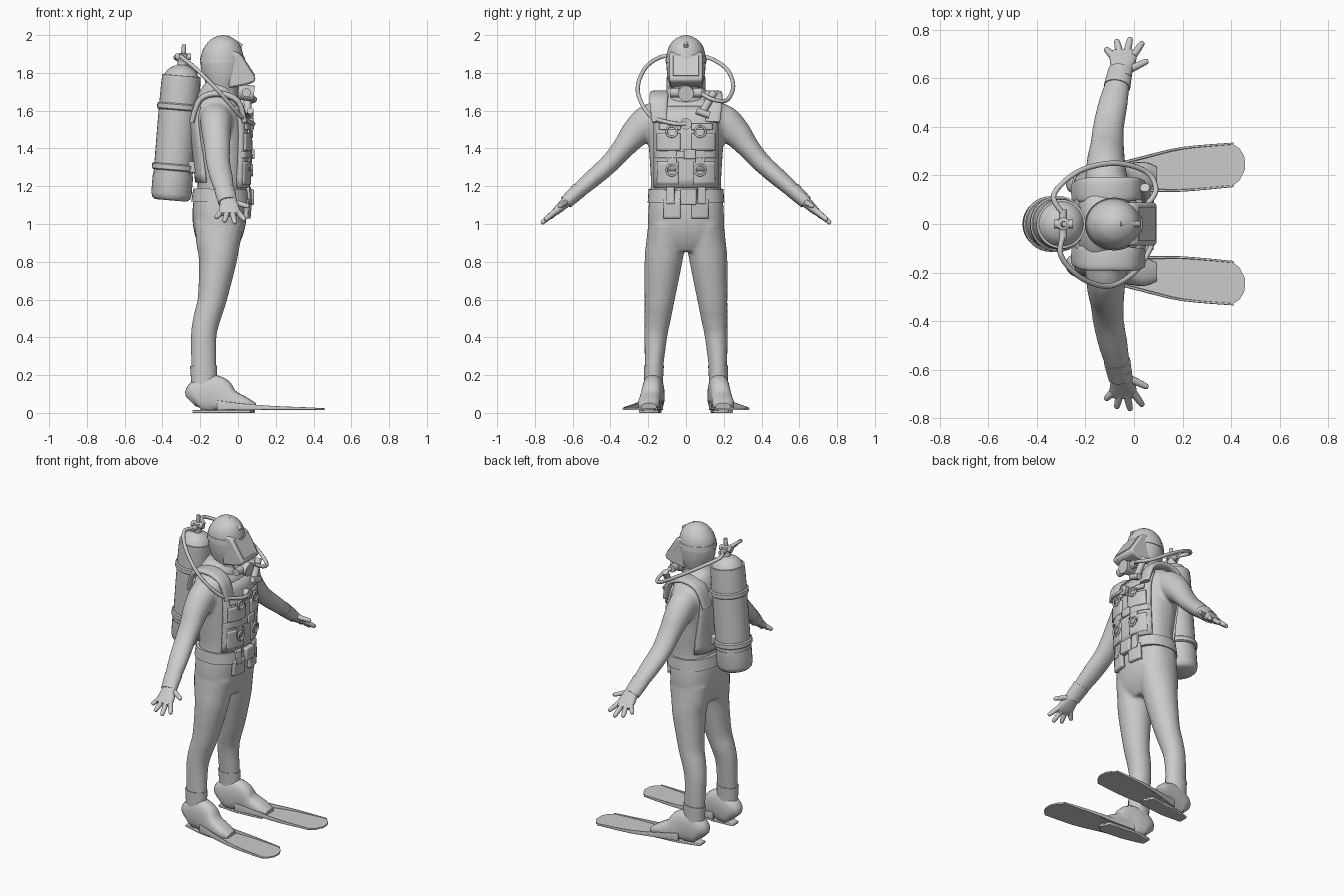
import bpy, bmesh, math
from mathutils import Vector

cube = bpy.data.objects.get("Cube")
if cube:
    bpy.data.objects.remove(cube, do_unlink=True)

GREY = (0.6, 0.6, 0.6, 1)
mat = bpy.data.materials.new("plain_grey")
mat.use_nodes = True
mat.diffuse_color = GREY
mat.node_tree.nodes["Principled BSDF"].inputs["Base Color"].default_value = GREY
X, Y, Z = Vector((1, 0, 0)), Vector((0, 1, 0)), Vector((0, 0, 1))


def finish(name, bm, mirror=False, bevel=0, angle=40):
    """Turn a bmesh into a smooth-shaded object, mirrored across y if asked."""
    bmesh.ops.recalc_face_normals(bm, faces=bm.faces)
    mesh = bpy.data.meshes.new(name)
    bm.to_mesh(mesh)
    bm.free()
    mesh.materials.append(mat)
    ob = bpy.data.objects.new(name, mesh)
    bpy.context.collection.objects.link(ob)
    bpy.ops.object.select_all(action='DESELECT')
    ob.select_set(True)
    bpy.context.view_layer.objects.active = ob
    bpy.ops.object.shade_smooth_by_angle(angle=math.radians(angle))
    if bevel:
        mod = ob.modifiers.new("bevel", 'BEVEL')
        mod.width, mod.segments = bevel, 2
    if mirror:
        mod = ob.modifiers.new("mirror", 'MIRROR')
        mod.use_axis = (False, True, False)
        mod.use_mirror_merge = False
    return ob


def catmull(rows, steps):
    """Smoothly interpolate rows of numbers."""
    rows = [Vector(r) for r in rows]
    out = []
    for i in range(len(rows) - 1):
        a, b, c, d = (rows[max(i - 1, 0)], rows[i], rows[i + 1], rows[min(i + 2, len(rows) - 1)])
        for k in range(steps):
            t = k / steps
            out.append(b + (c - a) * (t / 2) + (a * 2 - b * 5 + c * 4 - d) * (t * t / 2)
                       + (b * 3 - a - c * 3 + d) * (t ** 3 / 2))
    return out + [rows[-1]]


def add_loft(bm, rows, across, power=2, steps=4, n=24):
    """Skin superellipse sections (x, y, z, half width along across, half depth)."""
    rows = catmull(rows, steps)
    pts = [Vector(r[:3]) for r in rows]
    rings = []
    for i, r in enumerate(rows):
        tan = (pts[min(i + 1, len(pts) - 1)] - pts[max(i - 1, 0)]).normalized()
        u = (across - tan * across.dot(tan)).normalized()
        v = tan.cross(u)
        ring = []
        for k in range(n):
            c, s = math.cos(math.tau * k / n), math.sin(math.tau * k / n)
            c, s = (math.copysign(abs(q) ** (2 / power), q) for q in (c, s))
            ring.append(bm.verts.new(pts[i] + u * c * r[3] + v * s * r[4]))
        rings.append(ring)
    for a, b in zip(rings, rings[1:]):
        for k in range(n):
            bm.faces.new((a[k], a[k - 1], b[k - 1], b[k]))
    bm.faces.new(rings[0])
    bm.faces.new(rings[-1])


def loft(name, rows, across, mirror=False, **kw):
    bm = bmesh.new()
    add_loft(bm, rows, across, **kw)
    return finish(name, bm, mirror)


def rod(name, p, q, r, mirror=False):
    d = Vector(q) - Vector(p)
    across = Z if abs(d.z) < d.length * 0.7 else X
    return loft(name, [(*p, r, r), (*q, r, r)], across, mirror, steps=1)


def prism(name, pts, axis, lo, hi, mirror=False, bevel=0.0):
    """Extrude a flat outline along y (points are x, z) or z (points are x, y)."""
    bm = bmesh.new()
    place = (lambda a, b, h: (a, h, b)) if axis == Y else (lambda a, b, h: (a, b, h))
    low, top = ([bm.verts.new(place(a, b, h)) for a, b in pts] for h in (lo, hi))
    bm.faces.new(low)
    bm.faces.new(top)
    for i in range(len(pts)):
        bm.faces.new((low[i - 1], low[i], top[i], top[i - 1]))
    return finish(name, bm, mirror, bevel, 30)


def hose(name, pts, r):
    cu = bpy.data.curves.new(name, 'CURVE')
    cu.dimensions, cu.bevel_depth, cu.bevel_resolution, cu.use_fill_caps = '3D', r, 3, True
    sp = cu.splines.new('POLY')
    path = catmull(pts, 8)
    sp.points.add(len(path) - 1)
    for p, co in zip(sp.points, path):
        p.co = (*co, 1)
    cu.materials.append(mat)
    bpy.context.collection.objects.link(bpy.data.objects.new(name, cu))


# Suit: torso, legs and arms fused into one skin
torso = [(-.11, 0, .86, .09, .1), (-.105, 0, .92, .12, .185), (-.1, 0, 1.0, .14, .2),
         (-.095, 0, 1.1, .143, .198), (-.085, 0, 1.2, .128, .186), (-.09, 0, 1.35, .138, .193),
         (-.1, 0, 1.5, .145, .205), (-.11, 0, 1.6, .132, .21), (-.115, 0, 1.66, .105, .17),
         (-.105, 0, 1.71, .085, .1), (-.1, 0, 1.75, .07, .075)]
leg = [(-.18, .175, .08, .062, .046), (-.18, .172, .2, .066, .047), (-.182, .16, .4, .068, .06),
       (-.165, .15, .5, .072, .07), (-.137, .14, .6, .077, .08), (-.108, .12, .8, .1, .1),
       (-.105, .108, .9, .117, .103), (-.1, .1, 1.0, .13, .1)]
arm = [(-.115, .12, 1.575, .085, .08), (-.115, .2, 1.54, .085, .09), (-.115, .27, 1.478, .077, .077),
       (-.11, .33, 1.405, .069, .06), (-.105, .4, 1.325, .064, .052),
       (-.085, .5, 1.235, .06, .047), (-.06, .61, 1.14, .046, .036)]
bm = bmesh.new()
add_loft(bm, torso, X, power=2.4, n=32)
for side in (1, -1):
    for limb in (leg, arm):
        add_loft(bm, [(x, y * side, z, w, h) for x, y, z, w, h in limb], X)
suit = finish("suit", bm)
mod = suit.modifiers.new("fuse", 'REMESH')
mod.mode, mod.voxel_size, mod.use_smooth_shade = 'VOXEL', 0.01, True
mod = suit.modifiers.new("relax", 'SMOOTH')
mod.factor, mod.iterations = 0.5, 6


def torso_x(y, z, face):
    """Surface of the torso at a height, on its front (1) or back (-1)."""
    for a, b in zip(torso, torso[1:]):
        if a[2] <= z <= b[2]:
            t = (z - a[2]) / (b[2] - a[2])
            c, rx, ry = (a[i] + (b[i] - a[i]) * t for i in (0, 3, 4))
            return c + face * rx * (1 - min(abs(y / ry), .96) ** 2.4) ** (1 / 2.4)


def patch(name, y0, y1, z0, z1, off, thick, mirror=False, face=1):
    """Cloth panel that follows the torso."""
    bm = bmesh.new()
    bmesh.ops.create_grid(bm, x_segments=12, y_segments=8, size=1)
    for v in bm.verts:
        y = y0 + (y1 - y0) * (v.co.x + 1) / 2
        z = z0 + (z1 - z0) * (v.co.y + 1) / 2
        v.co = (torso_x(y, z, face) + off * face, y, z)
    ob = finish(name, bm, mirror)
    mod = ob.modifiers.new("thickness", 'SOLIDIFY')
    mod.thickness, mod.offset = thick, 0


# Vest panels, straps and pouches
patch("vest_front", -.165, .165, 1.19, 1.62, .008, .022)
patch("vest_back", -.16, .16, 1.22, 1.62, .004, .016, face=-1)
patch("chest_strap", -.165, .165, 1.35, 1.385, .022, .012)
patch("upper_strap", .03, .14, 1.5, 1.53, .024, .012, True)
patch("front_strap", .05, .1, 1.28, 1.52, .022, .012, True)
patch("vest_pocket", .03, .15, 1.39, 1.48, .02, .02, True)
patch("lower_pocket", .04, .15, 1.21, 1.33, .018, .016, True)
patch("belt_pouch", .03, .115, 1.03, 1.13, .014, .022, True)
patch("strap_buckle", -.01, .05, 1.345, 1.395, .032, .014)
loft("shoulder_pads", [(.035, .14, 1.54, .04, .014), (.0, .145, 1.65, .048, .016),
     (-.1, .14, 1.69, .052, .018), (-.2, .14, 1.66, .05, .016), (-.245, .13, 1.54, .042, .014)],
     Y, True, power=3)
loft("neck_collar", [(-.1, 0, 1.665, .105, .115), (-.095, 0, 1.69, .1, .105),
     (-.09, 0, 1.715, .085, .088)], X)

# Harness rings
for z, label in ((1.285, "lower"), (1.49, "upper")):
    loop = [(torso_x(.075, z, 1) + .034, .075 + .028 * math.cos(a), z + .028 * math.sin(a))
            for a in [math.tau * k / 12 for k in range(13)]]
    hose(label + "_ring_left", loop, .006)
    hose(label + "_ring_right", [(x, -y, z) for x, y, z in loop], .006)

# Waist belt and buckle
loft("belt", [(-.09, 0, 1.115, .158, .203), (-.088, 0, 1.185, .148, .198)], X, power=2.4, steps=1, n=40)
prism("belt_buckle", [(.05, 1.1), (.085, 1.1), (.085, 1.185), (.05, 1.185)], Y, -.03, .055, bevel=.008)
patch("belt_clip", .06, .1, 1.105, 1.195, .02, .02, True)

# Gloves
loft("glove_cuffs", [(-.07, .565, 1.18, .055, .043), (-.055, .635, 1.115, .05, .036)], X, True, steps=1)
loft("palms", [(-.055, .6, 1.15, .043, .034), (-.05, .64, 1.112, .046, .028),
     (-.045, .685, 1.07, .056, .021), (-.045, .712, 1.05, .048, .014)], X, True, power=2.5)
fingers = {"thumb": ((-.02, .635, 1.115), (.058, .672, 1.092)),
           "index_finger": ((-.005, .69, 1.068), (.037, .748, 1.02)),
           "middle_finger": ((-.03, .7, 1.06), (-.015, .766, 1.003)),
           "ring_finger": ((-.058, .7, 1.06), (-.072, .757, 1.012)),
           "little_finger": ((-.08, .685, 1.07), (-.118, .722, 1.032))}
for name, (p, q) in fingers.items():
    p, q = Vector(p), Vector(q)
    across = X if name != "thumb" else Y
    loft(name + "s", [(*p, .016, .016), (*p.lerp(q, .6), .014, .014), (*p.lerp(q, .93), .011, .011),
         (*q, .004, .004)], across, True, n=12)

# Boots and fins
loft("boots", [(-.25, .168, .06, .025, .035), (-.225, .168, .08, .052, .08), (-.16, .172, .1, .057, .1),
     (-.1, .18, .095, .055, .094), (-.04, .19, .064, .056, .062), (.04, .197, .042, .058, .04),
     (.09, .197, .03, .04, .022)], Y, True, power=2.6)
loft("boot_cuffs", [(-.178, .172, .08, .07, .052), (-.18, .172, .16, .068, .05),
     (-.182, .17, .25, .072, .053)], X, True)
prism("boot_soles", [(-.24, .14), (-.24, .2), (-.1, .235), (.06, .25), (.09, .2), (.065, .145),
      (-.1, .13)], Z, 0, .016, True, .004)
prism("fin_blades", [(-.1, .13), (.095, .143), (.2, .137), (.4, .153), (.435, .18), (.457, .225),
      (.455, .275), (.435, .31), (.4, .333), (.18, .31), (-.02, .26), (-.1, .235)], Z, .016, .025, True)
loft("fin_outer_rails", [(-.11, .235, .04, .025, .006), (.05, .277, .032, .015, .006),
     (.2, .312, .026, .01, .005), (.41, .331, .022, .006, .004)], Z, True, power=4, n=16)
loft("fin_inner_rails", [(-.11, .127, .04, .025, .006), (.05, .138, .032, .015, .006),
     (.2, .138, .026, .01, .005), (.41, .156, .022, .006, .004)], Z, True, power=4, n=16)

# Hooded head and mask
loft("hood", [(-.09, 0, 1.64, .085, .085), (-.08, 0, 1.71, .08, .08), (-.08, 0, 1.75, .093, .09),
     (-.08, 0, 1.8, .11, .1), (-.083, 0, 1.87, .115, .105), (-.08, 0, 1.93, .1, .094),
     (-.08, 0, 1.97, .072, .068), (-.08, 0, 1.992, .036, .034), (-.08, 0, 2.0, .004, .004)], X, n=32)
prism("mask_frame", [(-.05, 1.925), (.012, 1.902), (.095, 1.772), (.085, 1.75), (.04, 1.735),
      (-.05, 1.72)], Y, -.088, .088, bevel=.018)
prism("mask_window", [(.016, 1.891), (.086, 1.782), (.092, 1.786), (.022, 1.895)], Y, -.068, .068, bevel=.002)
loft("mask_strap", [(-.082, 0, 1.855, .12, .109), (-.082, 0, 1.888, .117, .106)], X, steps=1, n=32)
rod("hood_valve", (-.06, 0, 1.99), (.02, 0, 1.94), .012)

# Breathing regulator and chest inflator
rod("regulator", (.0, 0, 1.7), (.085, 0, 1.69), .042)
rod("regulator_ports", (.045, .02, 1.695), (.045, .085, 1.695), .024, True)
rod("chest_button", (.04, 0, 1.53), (.085, 0, 1.53), .03)
rod("inflator_body", (.055, .08, 1.58), (.045, .15, 1.7), .02)
rod("inflator_head", (.065, .055, 1.6), (.065, .125, 1.575), .018)


# Air tank, leaning with the back
def axis_x(z):
    return -.355 + .085 * (z - 1.13)


def tank_part(name, profile, steps=1):
    loft(name, [(axis_x(z), 0, z, r, r) for z, r in profile], X, steps=steps, n=32)


tank_part("air_tank", [(1.15, .1), (1.3, .104), (1.74, .104), (1.785, .092), (1.82, .066), (1.842, .025)], 3)
tank_part("tank_boot", [(1.125, .085), (1.137, .1), (1.16, .107), (1.26, .107)])
for z, label in ((1.62, "upper"), (1.3, "lower")):
    tank_part(label + "_tank_band", [(z - .018, .108), (z - .012, .115), (z + .012, .115), (z + .018, .108)])
    prism(label + "_tank_bracket", [(-.29, z - .03), (-.2, z - .03), (-.2, z + .03), (-.29, z + .03)],
          Y, -.07, .07, bevel=.008)
tank_part("tank_valve", [(1.83, .026), (1.9, .026), (1.905, .013), (1.95, .011)])
rod("valve_knobs", (-.292, 0, 1.875), (-.292, .06, 1.875), .016, True)
rod("valve_outlet", (-.33, 0, 1.885), (-.25, 0, 1.885), .018)

# Hoses
hose("chest_hose", [(-.29, -.04, 1.88), (-.3, -.13, 1.885), (-.22, -.22, 1.82), (-.1, -.255, 1.7),
     (.01, -.19, 1.575), (.075, -.08, 1.535), (.08, 0, 1.53)], .011)
hose("mouth_hose", [(-.29, .04, 1.88), (-.33, .12, 1.88), (-.23, .215, 1.82), (-.08, .25, 1.73),
     (.05, .215, 1.655), (.09, .14, 1.66), (.05, .075, 1.695)], .011)
